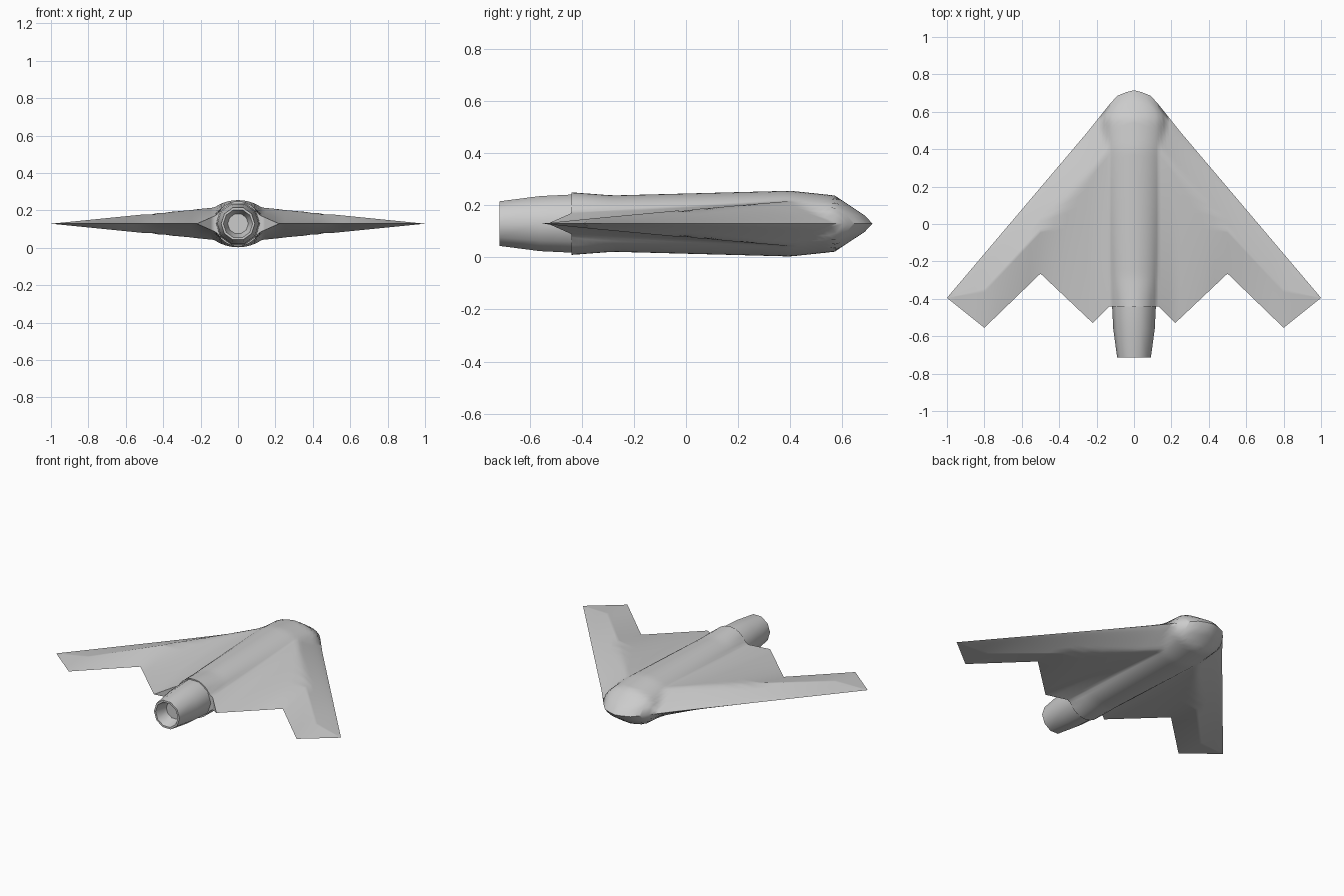
import bpy, bmesh, math

if "Cube" in bpy.data.objects:
    bpy.data.objects.remove(bpy.data.objects["Cube"])

MID = 0.129  # height of the wing plane

def lerp(pts, v):
    """Piecewise linear lookup, keys ascending."""
    if v <= pts[0][0]:
        return pts[0][1]
    for (a, fa), (b, fb) in zip(pts, pts[1:]):
        if v <= b:
            return fa + (fb - fa) * (v - a) / (b - a)
    return pts[-1][1]

# planform edges: y by x
LEAD = [(0, .715), (.04, .705), (.09, .685), (.13, .64), (.25, .49), (1, -.395)]
TRAIL = [(0, -.44), (.13, -.44), (.22, -.53), (.5, -.265), (.8, -.555), (1, -.395)]
# central hump: half height and half width by y
HUMP_H = [(-.44, .12), (-.28, .108), (.4, .126), (.57, .108), (.715, .012)]
HUMP_W = [(-.44, .122), (-.28, .14), (.4, .175), (.57, .175), (.64, .13), (.69, .08), (.715, .001)]

def half_height(x, y):
    lead, trail = lerp(LEAD, x), lerp(TRAIL, x)
    chord = lead - trail
    if chord < 1e-5 or lead - y < 1e-5:
        return 0
    # wing: rises to a crest parallel to the leading edge, then thins aft
    crest = 0.1 * (1 - x)
    edge = min(crest, max(0, .04 * (.22 - x) / .09))
    front = min(.23, chord * .5)
    d = lead - y
    if d < front:
        wing = crest * (d / front) ** .85
    else:
        wing = crest + (edge - crest) * (d - front) / (chord - front)
    # rounded central body
    q = x / lerp(HUMP_W, y)
    body = lerp(HUMP_H, y) * math.sqrt(1 - q * q) if q < 1 else 0
    return max(wing, body)

def make(name, bm, angle):
    bmesh.ops.remove_doubles(bm, verts=bm.verts, dist=1e-5)
    bmesh.ops.recalc_face_normals(bm, faces=bm.faces)
    me = bpy.data.meshes.new(name)
    bm.to_mesh(me)
    bm.free()
    ob = bpy.data.objects.new(name, me)
    bpy.context.collection.objects.link(ob)
    bpy.ops.object.select_all(action='DESELECT')
    ob.select_set(True)
    bpy.context.view_layer.objects.active = ob
    bpy.ops.object.shade_smooth_by_angle(angle=math.radians(angle))
    return ob

# flying wing: right half as a grid of chords, then mirrored
bm = bmesh.new()
xs = [0, .02, .04, .065, .09, .11, .122, .13, .145, .16, .175, .19, .22, .25, .3, .36, .43, .5,
      .56, .62, .68, .74, .8, .85, .9, .95, 1]
N = 40
sheets = []
for s in (1, -1):
    rows = []
    for x in xs:
        a, b = lerp(LEAD, x), lerp(TRAIL, x)
        ys = [a + (b - a) * i / N for i in range(N + 1)]
        rows.append([bm.verts.new((x, y, MID + s * half_height(x, y))) for y in ys])
    for r0, r1 in zip(rows, rows[1:]):
        for i in range(N):
            bm.faces.new((r0[i], r0[i + 1], r1[i + 1], r1[i]))
    sheets.append(rows)
# blunt rear wall behind the body
top, bot = sheets
for i in range(xs.index(.22)):
    bm.faces.new((top[i][N], top[i + 1][N], bot[i + 1][N], bot[i][N]))
bmesh.ops.dissolve_degenerate(bm, dist=1e-5, edges=bm.edges)
wing = make("flying_wing", bm, 50)
mir = wing.modifiers.new("Mirror", 'MIRROR')
mir.use_clip = True

# exhaust nozzle: ten-sided lathe along y with a recessed mouth
bm = bmesh.new()
SIDES = 10
profile = [(-.42, .117), (-.44, .117), (-.56, .111), (-.715, .09), (-.715, .078), (-.64, .055)]
rings = []
for y, r in profile:
    ring = []
    for k in range(SIDES):
        t = 2 * math.pi * (k + .5) / SIDES
        ring.append(bm.verts.new((r * math.sin(t), y, MID + r * math.cos(t))))
    rings.append(ring)
for r0, r1 in zip(rings, rings[1:]):
    for k in range(SIDES):
        j = (k + 1) % SIDES
        bm.faces.new((r0[k], r0[j], r1[j], r1[k]))
bm.faces.new(rings[0])
bm.faces.new(rings[-1])
make("exhaust_nozzle", bm, 45)
